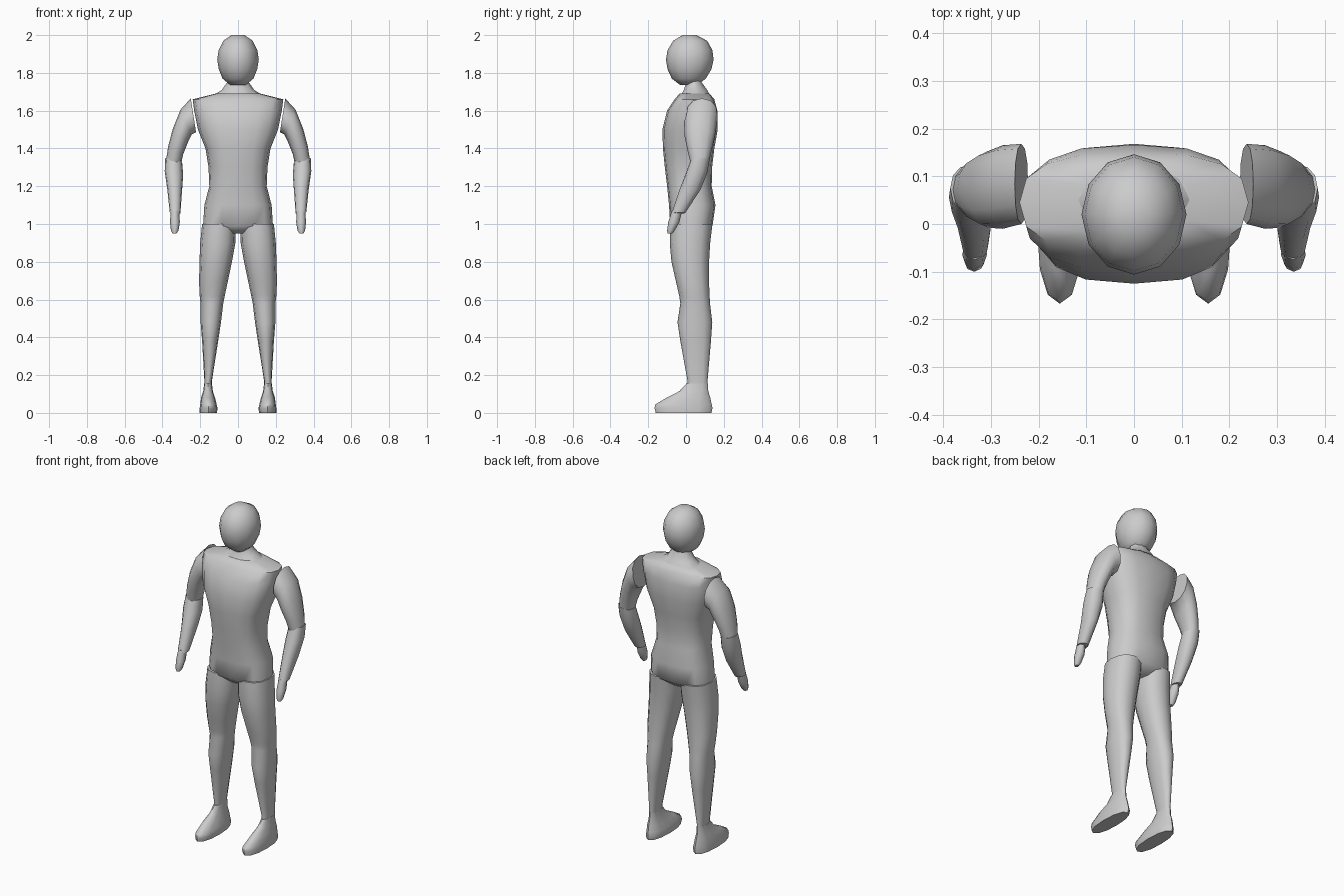
import bpy, bmesh, math


def loft(name, rings, n=12, p=2.0, mirror=False):
    """Skin rings (x0, x1, y0, y1, z at x0, z at x1), all capped."""
    bm = bmesh.new()
    loops = []
    for x0, x1, y0, y1, z0, z1 in rings:
        loop = []
        for i in range(n):
            a = 2 * math.pi * i / n
            c, s = math.cos(a), math.sin(a)
            u = math.copysign(abs(c) ** (2 / p), c) * 0.5 + 0.5
            v = math.copysign(abs(s) ** (2 / p), s) * 0.5 + 0.5
            loop.append(bm.verts.new((x0 + (x1 - x0) * u, y0 + (y1 - y0) * v,
                                      z0 + (z1 - z0) * u)))
        loops.append(loop)
    for a, b in zip(loops, loops[1:]):
        for i in range(n):
            j = (i + 1) % n
            bm.faces.new((a[i], a[j], b[j], b[i]))
    bm.faces.new(loops[0])
    bm.faces.new(loops[-1])
    bmesh.ops.recalc_face_normals(bm, faces=bm.faces)
    mesh = bpy.data.meshes.new(name)
    bm.to_mesh(mesh)
    bm.free()
    ob = bpy.data.objects.new(name, mesh)
    bpy.context.collection.objects.link(ob)
    if mirror:
        ob.modifiers.new("Mirror", 'MIRROR')
    smooth(ob)
    return ob


def smooth(ob):
    bpy.ops.object.select_all(action='DESELECT')
    ob.select_set(True)
    bpy.context.view_layer.objects.active = ob
    bpy.ops.object.shade_smooth_by_angle(angle=math.radians(50))


def centred(rows):
    """Rows (half width, front y, back y, z) to level rings about x = 0."""
    return [(-w, w, f, b, z, z) for w, f, b, z in rows]


def level(rows):
    """Rows (inner x, outer x, front y, back y, z) to level rings."""
    return [r + (r[-1],) for r in rows]


# Torso from crotch to shoulders
loft("torso", centred([
    (0.05, -0.04, 0.09, 0.95), (0.185, -0.083, 0.14, 0.99),
    (0.178, -0.09, 0.156, 1.10), (0.152, -0.10, 0.136, 1.20),
    (0.156, -0.112, 0.138, 1.30), (0.172, -0.122, 0.15, 1.40),
    (0.212, -0.125, 0.168, 1.50), (0.232, -0.10, 0.166, 1.60),
    (0.24, -0.06, 0.15, 1.66), (0.12, -0.035, 0.125, 1.69)]), n=16, p=2.6)

# Neck with flared collar
loft("neck", centred([
    (0.14, -0.035, 0.135, 1.675), (0.085, -0.015, 0.115, 1.71),
    (0.058, 0.0, 0.085, 1.75), (0.055, 0.0, 0.08, 1.80)]), n=10)

# Head
loft("head", centred([
    (0.04, -0.03, 0.06, 1.735), (0.082, -0.075, 0.105, 1.77),
    (0.102, -0.098, 0.135, 1.82), (0.11, -0.106, 0.146, 1.87),
    (0.103, -0.098, 0.14, 1.92), (0.078, -0.068, 0.112, 1.97),
    (0.035, -0.018, 0.055, 2.0)]), n=12)

# Legs
loft("legs", level([
    (0.012, 0.19, -0.083, 0.14, 1.00), (0.014, 0.20, -0.086, 0.128, 0.90),
    (0.032, 0.204, -0.077, 0.122, 0.80), (0.055, 0.206, -0.052, 0.122, 0.69),
    (0.07, 0.203, -0.036, 0.125, 0.62), (0.078, 0.198, -0.03, 0.127, 0.58),
    (0.09, 0.198, -0.045, 0.139, 0.48), (0.105, 0.19, -0.03, 0.132, 0.38),
    (0.138, 0.178, 0.008, 0.114, 0.17), (0.138, 0.178, 0.008, 0.114, 0.13)]),
    p=2.3, mirror=True)

# Feet
loft("feet", level([
    (0.112, 0.203, -0.16, 0.135, 0.0), (0.108, 0.203, -0.167, 0.14, 0.025),
    (0.113, 0.20, -0.162, 0.136, 0.045), (0.122, 0.195, -0.10, 0.128, 0.082),
    (0.133, 0.184, -0.035, 0.118, 0.115), (0.138, 0.179, 0.002, 0.116, 0.155)]),
    p=2.2, mirror=True)

# Upper arms, rings turning from the shoulder down to the elbow
loft("upper_arms", [
    (0.222, 0.25, 0.0, 0.168, 1.485, 1.665),
    (0.245, 0.305, -0.01, 0.165, 1.475, 1.605),
    (0.266, 0.345, -0.008, 0.153, 1.43, 1.505),
    (0.29, 0.37, 0.008, 0.135, 1.37, 1.41),
    (0.303, 0.382, 0.025, 0.12, 1.31, 1.33)], p=2.2, mirror=True)

# Forearms
loft("forearms", [
    (0.296, 0.385, 0.025, 0.125, 1.33, 1.35),
    (0.29, 0.388, 0.0, 0.112, 1.26, 1.28),
    (0.296, 0.374, -0.035, 0.076, 1.18, 1.18),
    (0.305, 0.361, -0.076, -0.005, 1.055, 1.06)], p=2.2, mirror=True)

# Hands
loft("hands", level([
    (0.311, 0.356, -0.075, -0.02, 1.07), (0.308, 0.36, -0.094, -0.035, 1.01),
    (0.315, 0.355, -0.10, -0.06, 0.965), (0.325, 0.347, -0.098, -0.072, 0.95)]),
    n=8, mirror=True)
